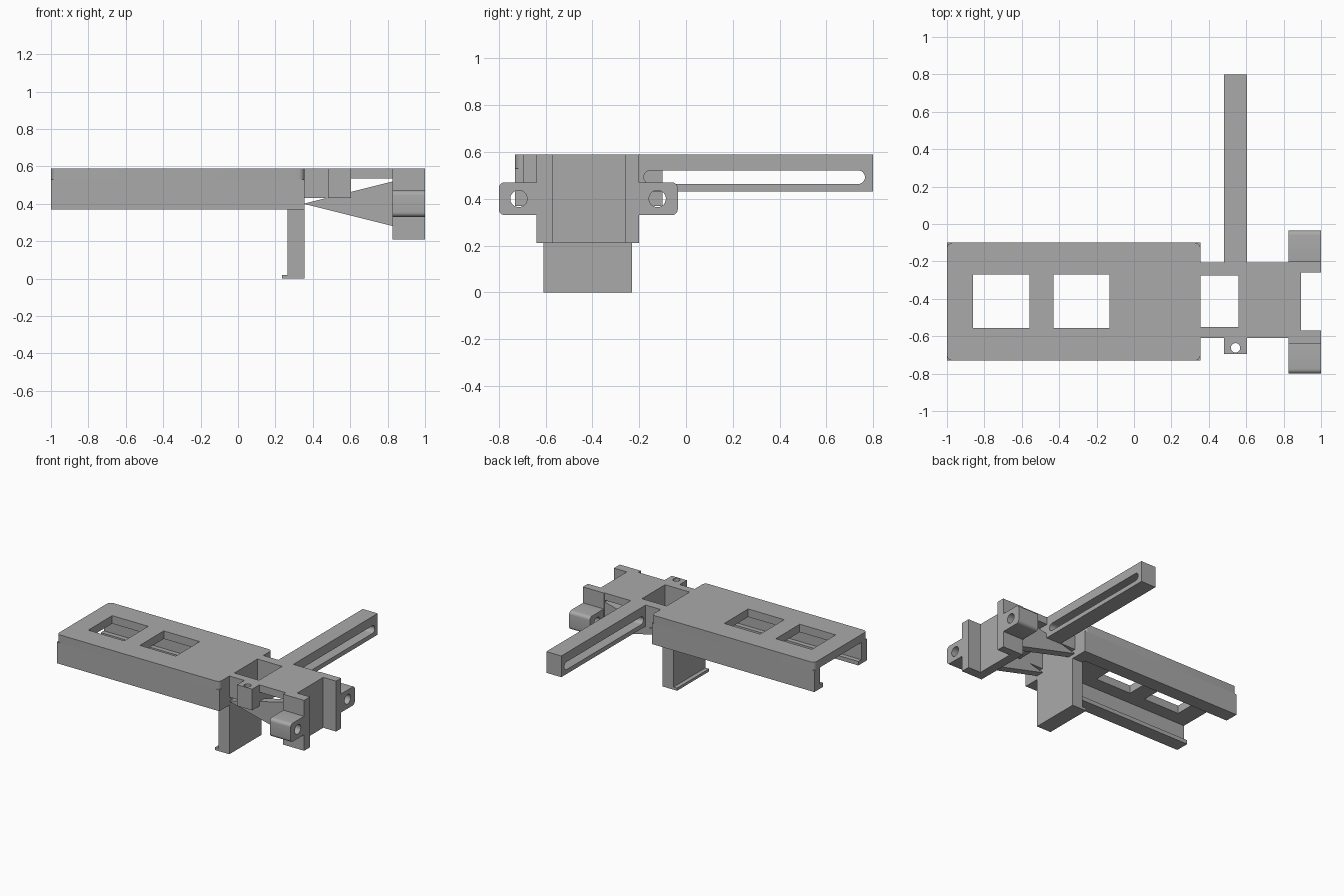
import bpy, math
from mathutils import Vector

cube = bpy.data.objects.get("Cube")
if cube:
    bpy.data.objects.remove(cube)

grey = bpy.data.materials.new("plain grey")
grey.use_nodes = True
colour = (0.40, 0.40, 0.40, 1)
grey.diffuse_color = colour
grey.node_tree.nodes["Principled BSDF"].inputs["Base Color"].default_value = colour


def prism(name, profile, axis, lo, hi):
    """Extrude a closed 2D profile along an axis; profile uses the other two axes in order."""
    def place(p, d):
        c = list(p)
        c.insert("xyz".index(axis), d)
        return Vector(c)
    n = len(profile)
    verts = [place(p, d) for d in (lo, hi) for p in profile]
    faces = [list(range(n))[::-1], list(range(n, 2 * n))]
    faces += [(i, (i + 1) % n, n + (i + 1) % n, n + i) for i in range(n)]
    area = sum(profile[i - 1][0] * profile[i][1] - profile[i][0] * profile[i - 1][1] for i in range(n))
    if (area < 0) != (axis == "y"):
        faces = [f[::-1] for f in faces]
    mesh = bpy.data.meshes.new(name)
    mesh.from_pydata(verts, [], faces)
    mesh.materials.append(grey)
    obj = bpy.data.objects.new(name, mesh)
    bpy.context.collection.objects.link(obj)
    return obj


def box(name, x, y, z):
    return prism(name, rect(*x, *y), "z", *z)


def rect(a0, a1, b0, b1):
    return [(a0, b0), (a1, b0), (a1, b1), (a0, b1)]


def rounded(a0, a1, b0, b1, r, steps=6):
    """Rectangle with rounded corners; a circle or slot when r is half a side."""
    pts = []
    corners = [(a1 - r, b1 - r), (a0 + r, b1 - r), (a0 + r, b0 + r), (a1 - r, b0 + r)]
    for k, (a, b) in enumerate(corners):
        for i in range(steps + 1):
            t = math.pi / 2 * (k + i / steps)
            p = (a + r * math.cos(t), b + r * math.sin(t))
            if not pts or math.dist(p, pts[-1]) > 1e-5:
                pts.append(p)
    if math.dist(pts[0], pts[-1]) < 1e-5:
        pts.pop()
    return pts


def circle(a, b, r):
    return rounded(a - r, a + r, b - r, b + r, r)


def cut(obj, *cutters):
    """Subtract the cutters, bake the result and remove them."""
    for c in cutters:
        c.hide_render = True
        m = obj.modifiers.new("cut", "BOOLEAN")
        m.operation, m.solver, m.object = "DIFFERENCE", "EXACT", c
    bpy.context.view_layer.update()
    graph = bpy.context.evaluated_depsgraph_get()
    baked = bpy.data.meshes.new_from_object(obj.evaluated_get(graph))
    obj.modifiers.clear()
    obj.data = baked
    for c in cutters:
        bpy.data.objects.remove(c)
    return obj


def smooth(obj):
    bpy.ops.object.select_all(action="DESELECT")
    obj.select_set(True)
    bpy.context.view_layer.objects.active = obj
    bpy.ops.object.shade_smooth_by_angle(angle=math.radians(30))


# Tray: top plate with eased corners and two windows
TOP = 0.59
PLATE = 0.53
y0, y1 = -0.73, -0.10
plate = prism("tray_top", rounded(-1, 0.355, y0, y1, 0.03), "z", PLATE, TOP)
cut(plate, *[box("window", (x, x + 0.3), (-0.555, -0.27), (0.5, 0.7)) for x in (-0.86, -0.43)])
smooth(plate)

# Tray side rails with inward lips along the bottom
for name, edge, s in (("front", y0, 1), ("back", y1, -1)):
    wall, lip = edge + s * 0.07, edge + s * 0.105
    prism(name + "_rail", [(edge, 0.37), (lip, 0.37), (lip, 0.40), (wall, 0.40),
                           (wall, PLATE), (edge, PLATE)], "x", -1, 0.355)

# End wall, leg and foot lip
box("tray_end_wall", (0.265, 0.355), (-0.66, -0.17), (0.37, PLATE))
prism("leg", [(0.355, 0), (0.355, 0.37), (0.265, 0.37), (0.265, 0.02), (0.235, 0.02), (0.235, 0)],
      "y", -0.61, -0.23)

# Bridge: deep frame around a pocket, then a thin deck
frame = box("bridge_frame", (0.355, 0.605), (-0.61, -0.205), (0.43, TOP))
cut(frame, box("pocket", (0.34, 0.56), (-0.55, -0.275), (0.3, 0.7)))
box("bridge_deck", (0.605, 0.825), (-0.61, -0.205), (0.535, TOP))

# Front tab with an upright hole
tab = box("front_tab", (0.48, 0.605), (-0.695, -0.61), (0.43, TOP))
smooth(cut(tab, prism("hole", circle(0.543, -0.662, 0.025), "z", 0.3, 0.7)))

# Long slotted arm
arm = box("slotted_arm", (0.48, 0.605), (-0.205, 0.80), (0.43, TOP))
smooth(cut(arm, prism("slot", rounded(-0.18, 0.765, 0.463, 0.521, 0.029), "x", 0.3, 0.8)))

# Tapered fins carrying the end bracket
for name, a, b in (("front", -0.61, -0.55), ("back", -0.275, -0.21)):
    prism(name + "_fin", [(0.35, 0.40), (0.83, 0.28), (0.83, 0.52)], "y", a, b)

# End bracket: upright channel
prism("end_bracket", [(0.825, -0.64), (1, -0.64), (1, -0.57), (0.893, -0.57), (0.893, -0.26),
                      (1, -0.26), (1, -0.20), (0.825, -0.20)], "z", 0.21, TOP)

# Rounded lugs with cross holes
for name, a, b, c in (("front", -0.80, -0.61, -0.715), ("back", -0.23, -0.035, -0.122)):
    lug = prism(name + "_lug", rounded(a, b, 0.33, 0.47, 0.025), "x", 0.826, 0.999)
    smooth(cut(lug, prism("bore", circle(c, 0.40, 0.036), "x", 0.7, 1.2)))
